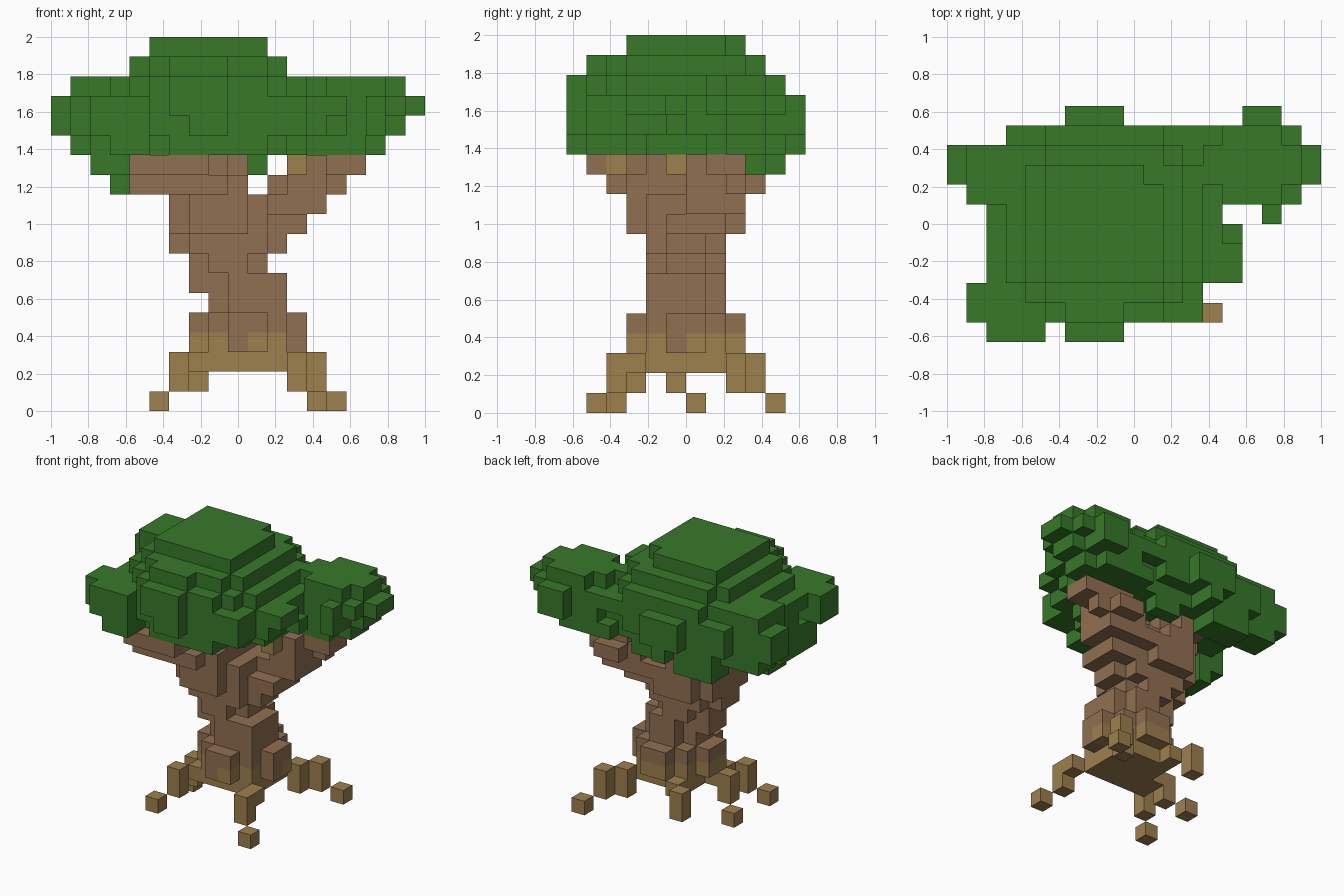
import bpy
import bmesh
from mathutils import Vector

if "Cube" in bpy.data.objects:
    bpy.data.objects.remove(bpy.data.objects["Cube"], do_unlink=True)

CELL = 2 / 19                         # one block of the tree
ORIGIN = Vector((-1, -6 * CELL, 0))


def make_material(name, colour):
    mat = bpy.data.materials.new(name)
    mat.use_nodes = True
    mat.diffuse_color = (*colour, 1)
    shader = next(n for n in mat.node_tree.nodes if n.type == 'BSDF_PRINCIPLED')
    shader.inputs["Base Color"].default_value = (*colour, 1)
    return mat


def block(cells, xs, ys, zs, cut=0):
    """Add a box of cells to a part, with its upright corners stepped off."""
    for x in range(*xs):
        for y in range(*ys):
            edge = min(x - xs[0], xs[1] - 1 - x) + min(y - ys[0], ys[1] - 1 - y)
            if edge >= cut:
                cells.update((x, y, z) for z in range(*zs))


def column(cells, x, y, z, height=1):
    block(cells, (x, x + 1), (y, y + 1), (z, z + height))


def build(name, cells, solid, mat):
    """Mesh only the outer skin of the blocks."""
    bm = bmesh.new()
    corners = {}

    def vert(p):
        key = tuple(p)
        if key not in corners:
            corners[key] = bm.verts.new(ORIGIN + Vector(key) * CELL)
        return corners[key]

    for cell in sorted(cells):
        for axis in range(3):
            u, v = (axis + 1) % 3, (axis + 2) % 3
            for side in (0, 1):
                beside = list(cell)
                beside[axis] += 2 * side - 1
                if tuple(beside) in solid:
                    continue
                ring = []
                for du, dv in ((0, 0), (1, 0), (1, 1), (0, 1)):
                    p = list(cell)
                    p[axis] += side
                    p[u] += du
                    p[v] += dv
                    ring.append(vert(p))
                bm.faces.new(ring if side else ring[::-1])
    mesh = bpy.data.meshes.new(name)
    bm.to_mesh(mesh)
    bm.free()
    mesh.materials.append(mat)
    bpy.context.collection.objects.link(bpy.data.objects.new(name, mesh))


canopy, trunk, roots, stubs = set(), set(), set(), set()

# Canopy: main dome, narrowing again underneath
block(canopy, (5, 11), (3, 9), (18, 19))
canopy.discard((10, 8, 18))
block(canopy, (4, 12), (2, 10), (17, 18), cut=1)
block(canopy, (3, 13), (1, 11), (16, 17), cut=2)
block(canopy, (2, 14), (1, 11), (15, 16), cut=2)
block(canopy, (2, 14), (1, 11), (14, 15), cut=3)
block(canopy, (3, 13), (2, 10), (13, 14), cut=2)
# Canopy: front lobes
block(canopy, (6, 9), (1, 3), (13, 18))
block(canopy, (6, 9), (0, 1), (15, 17))
block(canopy, (7, 9), (0, 1), (14, 15))
block(canopy, (2, 5), (0, 2), (14, 16))
block(canopy, (3, 5), (0, 2), (13, 14))
block(canopy, (1, 5), (1, 3), (14, 16))
block(canopy, (9, 13), (1, 3), (14, 16))
block(canopy, (9, 11), (1, 3), (13, 14))
# Canopy: right and back lobes
block(canopy, (0, 3), (8, 10), (14, 16))
block(canopy, (1, 4), (7, 10), (14, 17))
block(canopy, (1, 4), (8, 10), (13, 14))
block(canopy, (3, 9), (10, 11), (14, 16))
block(canopy, (4, 8), (10, 11), (13, 14))
block(canopy, (6, 9), (11, 12), (14, 16))
column(canopy, 7, 11, 13)
block(canopy, (12, 14), (3, 6), (14, 16))
block(canopy, (14, 15), (3, 5), (15, 16))
column(canopy, 14, 5, 14)
# Canopy: hanging leaves
block(canopy, (2, 4), (2, 6), (12, 14))
block(canopy, (3, 4), (4, 6), (11, 12))
block(canopy, (4, 7), (9, 11), (12, 13))
block(canopy, (9, 11), (9, 10), (12, 13))
# Canopy: smaller crown on the left branch
block(canopy, (11, 17), (7, 11), (13, 14), cut=1)
block(canopy, (12, 18), (7, 11), (14, 15), cut=1)
block(canopy, (12, 18), (7, 11), (15, 16))
block(canopy, (13, 18), (7, 11), (16, 17), cut=1)
block(canopy, (18, 19), (8, 10), (15, 16))
block(canopy, (15, 17), (11, 12), (14, 16))
block(canopy, (16, 17), (6, 7), (14, 16))

# Trunk, leaning and flaring upwards
block(trunk, (7, 13), (3, 9), (4, 5), cut=2)
block(trunk, (8, 12), (4, 8), (5, 7), cut=1)
block(trunk, (11, 12), (4, 5), (5, 7))
block(trunk, (7, 8), (5, 7), (6, 7))
block(trunk, (7, 11), (4, 8), (7, 8), cut=1)
block(trunk, (6, 12), (4, 8), (8, 9), cut=1)
block(trunk, (6, 11), (3, 9), (9, 11), cut=1)
block(trunk, (6, 10), (2, 9), (11, 12), cut=1)
block(trunk, (5, 10), (2, 9), (12, 13), cut=2)
# Branches
block(trunk, (10, 13), (5, 8), (9, 10))
block(trunk, (10, 14), (6, 9), (10, 11))
block(trunk, (11, 15), (7, 10), (11, 12), cut=1)
block(trunk, (12, 16), (7, 9), (12, 13))
block(trunk, (12, 14), (6, 7), (11, 13))
block(trunk, (4, 7), (2, 5), (11, 12))
block(trunk, (4, 8), (1, 4), (12, 13))
column(trunk, 6, 8, 12)
# Bark running down into the roots
column(trunk, 9, 3, 3)
column(trunk, 12, 5, 3)

# Pale branch stubs
column(stubs, 7, 2, 12)
column(stubs, 12, 5, 12)

# Root crown and spreading roots
block(roots, (7, 13), (3, 9), (3, 4), cut=2)
block(roots, (8, 12), (4, 8), (2, 3))
for x, y in ((7, 4), (7, 5), (12, 3), (8, 8)):
    column(roots, x, y, 2)
for x, y in ((12, 2), (13, 9), (12, 8), (6, 3), (6, 5), (7, 9)):
    column(roots, x, y, 1, height=2)
for x, y in ((13, 1), (5, 2), (5, 6), (14, 10)):
    column(roots, x, y, 0)

trunk -= stubs
roots -= trunk
canopy -= trunk | stubs
solid = canopy | trunk | roots | stubs

leaf_green = make_material("leaf green", (0.038, 0.19, 0.022))
bark_brown = make_material("bark brown", (0.285, 0.16, 0.085))
root_tan = make_material("root tan", (0.34, 0.215, 0.076))

build("canopy", canopy, solid, leaf_green)
build("trunk", trunk, solid, bark_brown)
build("branch_stubs", stubs, solid, root_tan)
build("roots", roots, solid, root_tan)
